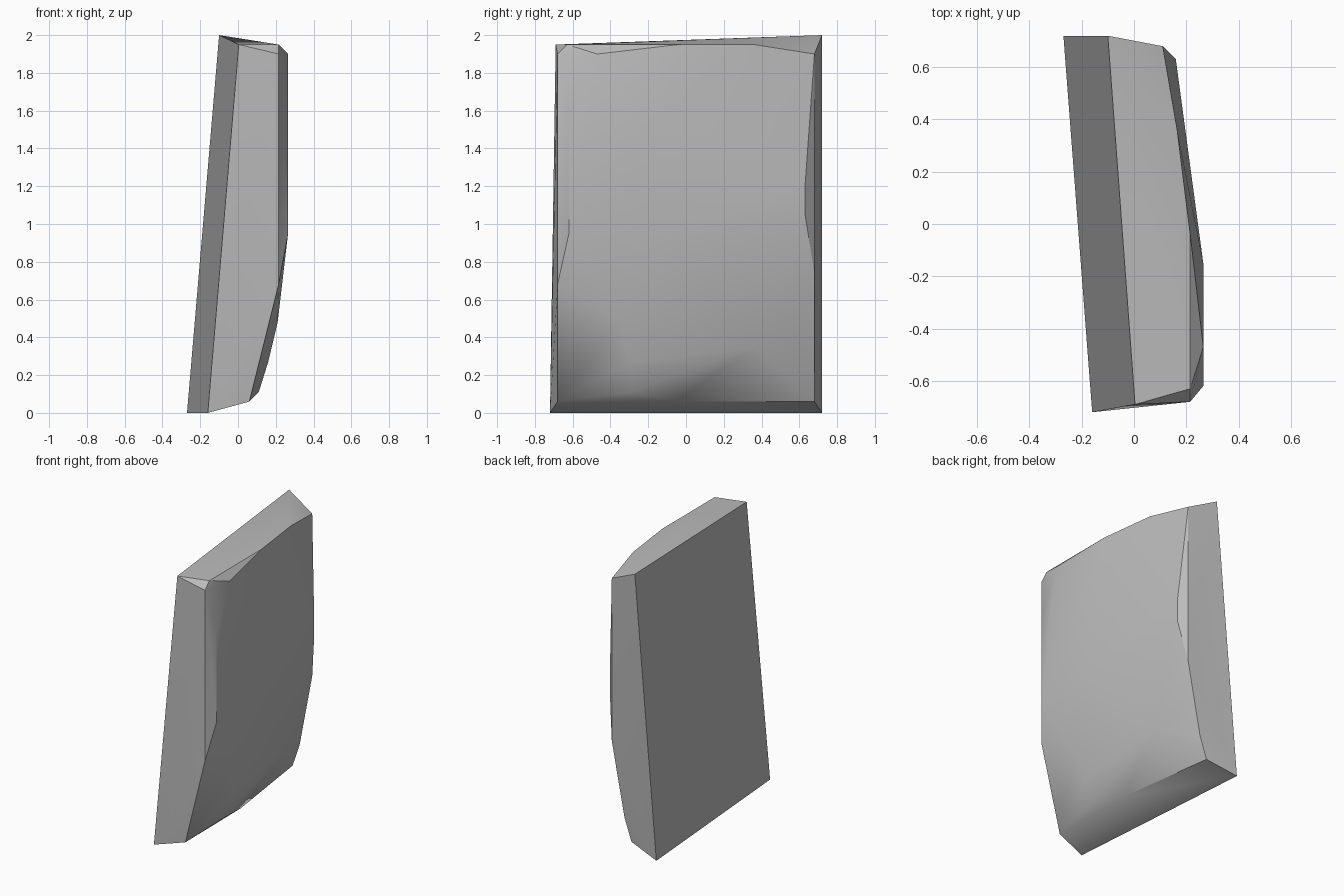
import bpy, bmesh, math

cube = bpy.data.objects.get("Cube")
if cube:
    bpy.data.objects.remove(cube, do_unlink=True)

# Leaning flat back of the slab
back = [(-.27, .72, 0), (-.16, -.72, 0), (.004, -.69, 1.95), (-.10, .72, 2)]
# Rim of the cushioned face: bottom, both ends, top
rim = [(.06, -.68, .06), (.055, -.05, .06), (-.045, .68, .06),
       (.215, -.68, .68), (.215, -.68, 1.90), (.215, -.63, 1.95),
       (.01, .68, .22), (.11, .68, .74), (.11, .68, 1.90),
       (.165, .36, 1.95), (.215, -.04, 1.95)]
# Bulging middle of the face
bulge = [(.11, -.3, .11), (.16, -.3, .27), (.21, -.35, .48),
         (.265, -.62, .95), (.265, -.15, .95), (.265, -.62, 1.6),
         (.265, -.47, 1.90), (.265, -.15, 1.6),
         (.16, .63, 1.05), (.16, .63, 1.2), (.13, .36, .35)]

# Wrap the points into one solid stone
bm = bmesh.new()
for p in back + rim + bulge:
    bm.verts.new(p)
res = bmesh.ops.convex_hull(bm, input=bm.verts[:])
loose = [v for v in bm.verts if not v.link_faces]
bmesh.ops.delete(bm, geom=loose, context='VERTS')
bmesh.ops.dissolve_limit(bm, angle_limit=math.radians(1.5),
                         verts=bm.verts[:], edges=bm.edges[:])
bmesh.ops.recalc_face_normals(bm, faces=bm.faces[:])
mesh = bpy.data.meshes.new("stone_slab")
bm.to_mesh(mesh)
bm.free()
slab = bpy.data.objects.new("stone_slab", mesh)
bpy.context.collection.objects.link(slab)

# Plain grey stone
mat = bpy.data.materials.new("grey_stone")
mat.use_nodes = True
grey = (.5, .5, .5, 1)
mat.diffuse_color = grey
mat.node_tree.nodes["Principled BSDF"].inputs["Base Color"].default_value = grey
mesh.materials.append(mat)

# Smooth cushion with crisp rim edges
bpy.ops.object.select_all(action='DESELECT')
slab.select_set(True)
bpy.context.view_layer.objects.active = slab
bpy.ops.object.shade_smooth_by_angle(angle=math.radians(30))
